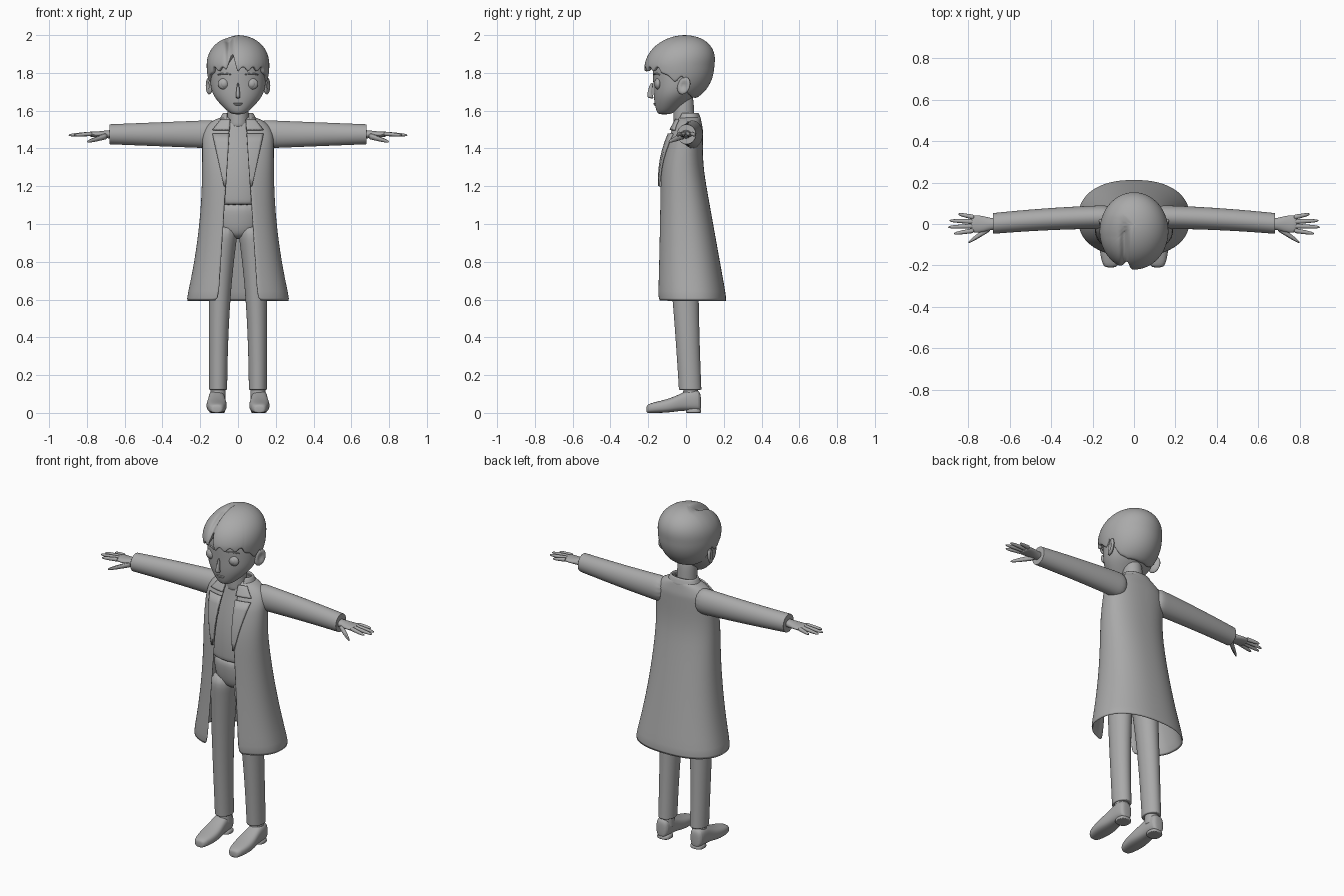
import bpy, bmesh
from math import sin, cos, pi, asin, sqrt, exp, radians, copysign
from mathutils import Vector

if "Cube" in bpy.data.objects:
    bpy.data.objects.remove(bpy.data.objects["Cube"])

grey = bpy.data.materials.new("plain grey")
grey.use_nodes = True
grey.diffuse_color = (.4, .4, .4, 1)
grey.node_tree.nodes["Principled BSDF"].inputs["Base Color"].default_value = grey.diffuse_color


def finish(name, bm, mirror=False, subdiv=2, thick=0):
    """Turn a bmesh into a smooth grey object with its modifiers."""
    bmesh.ops.recalc_face_normals(bm, faces=bm.faces)
    mesh = bpy.data.meshes.new(name)
    bm.to_mesh(mesh)
    bm.free()
    ob = bpy.data.objects.new(name, mesh)
    bpy.context.collection.objects.link(ob)
    mesh.materials.append(grey)
    if thick:
        solid = ob.modifiers.new("thickness", 'SOLIDIFY')
        solid.thickness, solid.offset = thick, -1
    if subdiv:
        smooth = ob.modifiers.new("smooth", 'SUBSURF')
        smooth.levels = smooth.render_levels = subdiv
    if mirror:
        ob.modifiers.new("mirror", 'MIRROR')
    bpy.ops.object.select_all(action='DESELECT')
    bpy.context.view_layer.objects.active = ob
    ob.select_set(True)
    bpy.ops.object.shade_smooth_by_angle(angle=radians(50))


def skin(name, rings, closed=True, caps=True, **options):
    """Bridge equal rows of points with quads."""
    bm = bmesh.new()
    rows = [[bm.verts.new(point) for point in ring] for ring in rings]
    count = len(rows[0])
    for low, high in zip(rows, rows[1:]):
        for i in range(count if closed else count - 1):
            j = (i + 1) % count
            bm.faces.new((low[i], low[j], high[j], high[i]))
    if closed and caps:
        bm.faces.new(rows[0])
        bm.faces.new(rows[-1])
    bmesh.ops.remove_doubles(bm, verts=bm.verts, dist=.0001)
    finish(name, bm, **options)


def power(value, exponent):
    return copysign(abs(value) ** (2 / exponent), value)


def mix(a, b, t):
    return a + (b - a) * t


def steps(start, stop, count):
    return [mix(start, stop, i / count) for i in range(count + 1)]


def loft(name, axis, sections, seg=16, exponent=2, **options):
    """Each section is a centre and two half sizes across the axis."""
    u, v = {'X': (1, 2), 'Y': (0, 2), 'Z': (0, 1)}[axis]
    swell = 3 / (2 + cos(2 * pi / seg))  # makes up for the smoothing
    rings = []
    for *centre, a, b in sections:
        ring = []
        for angle in steps(0, 2 * pi, seg)[:-1]:
            point = Vector(centre)
            point[u] += swell * a * power(sin(angle), exponent)
            point[v] -= swell * b * power(cos(angle), exponent)
            ring.append(point)
        rings.append(ring)
    skin(name, rings, **options)


def body(name, rows):
    """Upright form from rows of height, half width, front and back."""
    loft(name, 'Z', [(0, (front + back) / 2, z, width, (back - front) / 2)
                     for z, width, front, back in rows], seg=20)


def taper(name, axis, start, end, thick, thin, **options):
    """Straight tapering limb with a rounded tip."""
    start, end = Vector(start), Vector(end)
    loft(name, axis, [(*start.lerp(end, t), *[mix(thick, thin, t) * (1 - t ** 8 / 2)] * 2)
                      for t in steps(0, 1, 6)], **options)


def ball(name, centre, size, mirror=False):
    bm = bmesh.new()
    bmesh.ops.create_uvsphere(bm, u_segments=24, v_segments=14, radius=1)
    bmesh.ops.scale(bm, vec=size, verts=bm.verts)
    bmesh.ops.translate(bm, vec=centre, verts=bm.verts)
    finish(name, bm, mirror, subdiv=0)


# Coat: an open tube that flares to the hem and rounds over at the shoulders
HEM, CHEST, TOP = .59, 1.42, 1.58
SQUARENESS = 2.3


def coat_section(z):
    """Half width, middle y, half depth and half opening at a height."""
    shoulder = sqrt(1 - (max(0, z - CHEST) / (TOP - CHEST)) ** 3)
    width = shoulder * (.19 + .17 * max(0, 1.3 - z) ** 2)
    front = -.16 + .03 * (z - HEM) + .9 * max(0, z - 1.25) ** 2
    back = .09 + .18 * max(0, 1.3 - z) - .2 * max(0, z - 1.5)
    return width, (front + back) / 2, (back - front) / 2, .04 + .065 * (TOP - z)


def open_arc(z, width, middle, depth, opening):
    start = asin((opening / width) ** (SQUARENESS / 2))
    return [(width * power(sin(a), SQUARENESS), middle - depth * power(cos(a), SQUARENESS), z)
            for a in steps(start, 2 * pi - start, 40)]


def coat_front(x, z):
    width, middle, depth, opening = coat_section(z)
    return middle - depth * (1 - min(1, x / width) ** SQUARENESS) ** (1 / SQUARENESS)


heights = steps(HEM, CHEST, 8) + steps(CHEST, TOP - .01, 8)[1:]
skin("coat", [open_arc(z, *coat_section(z)) for z in heights],
     closed=False, thick=.012, subdiv=1)
skin("collar", [open_arc(1.55 + .04 * t, .1 - .02 * t, .015, .067 - .015 * t, .06)
                for t in steps(0, 1, 3)], closed=False, thick=.012, subdiv=1)


def lapel(name, bottom, top, low_width, high_width):
    """Leaf lying on the coat front, beside the opening."""
    rows = []
    for t in steps(0, 1, 6):
        z = mix(bottom, top, t)
        inner = coat_section(z)[-1]
        rows.append([(x, coat_front(x, z) - .012, z)
                     for x in steps(inner, inner + mix(low_width, high_width, t), 6)])
    skin(name, rows, closed=False, thick=.012, subdiv=0, mirror=True)


lapel("lapel", 1.2, 1.48, .01, .09)
lapel("collar_leaf", 1.5, 1.555, .09, .05)

# Sleeves bend slightly forward and end in a cuff turned inwards
sleeve = [(x, .035 - .07 * x * x, 1.475, .058 - .012 * x, .08 - .04 * x) for x in steps(.1, .68, 8)]
cuff = sleeve[-1][:3]
sleeve += [(*cuff, .05, .053), (*cuff, .04, .042)]
loft("sleeve", 'X', sleeve, mirror=True)

# Hands
loft("palm", 'X', [(x, 0, 1.475, .027 + .016 * t, .022 - .008 * t)
                   for x, t in zip(steps(.65, .79, 4), (0, 0, .6, 1, .8))], mirror=True)
for i, label in enumerate(("index", "middle", "ring", "little")):
    root = -.031 + .021 * i
    taper(label + "_finger", 'X', (.77, root, 1.478), (.9 - .018 * (i - 1.3) ** 2, 1.5 * root, 1.47),
          .012, .008, seg=8, subdiv=1, mirror=True)
taper("thumb", 'X', (.69, -.015, 1.468), (.8, -.09, 1.435), .018, .009,
      seg=8, subdiv=1, mirror=True)

# Sweater and trousers
body("sweater", [(1.1, .14, -.11, .08), (1.11, .15, -.115, .08), (1.25, .15, -.115, .08),
                 (1.4, .15, -.09, .07), (1.5, .12, -.065, .06), (1.57, .06, -.055, .04)])
body("trouser_top", [(.92, .06, -.06, .06), (.96, .13, -.09, .09), (1.05, .14, -.1, .09),
                     (1.12, .13, -.1, .07)])
leg = []
for z in [.12, .125] + steps(.15, 1, 8):
    width = .047 + .028 * z * z
    leg.append((.105 - .035 * z ** 3, .028 - .05 * z, z, width, width + .012))
loft("trouser_leg", 'Z', leg, mirror=True)

# Shoes: rows of y, half width and height, with a raised arch behind the ball
taper("ankle", 'Z', (.106, .025, .06), (.106, .025, .16), .04, .04, mirror=True)
shoe = [(-.21, .02, .035), (-.2, .04, .05), (-.1, .058, .07), (-.03, .046, .1),
        (.02, .043, .125), (.07, .04, .12), (.08, .02, .09)]
loft("shoe", 'Y', [(.113, y, top / 2 + arch, width, top / 2 - arch)
                   for y, width, top in shoe for arch in [.006 if y > -.05 else 0]],
     exponent=2.7, mirror=True)
loft("shoe_heel", 'Z', [(.11, .04, z, .04, .04) for z in (0, .002, .03)], exponent=2.6, mirror=True)

# Head and neck
taper("neck", 'Z', (0, -.01, 1.5), (0, -.015, 1.72), .056, .054)
body("head", [(1.58, .02, -.14, -.09), (1.59, .05, -.155, -.06), (1.64, .1, -.167, 0),
              (1.69, .138, -.172, .06), (1.76, .15, -.173, .1), (1.87, .15, -.18, .11),
              (1.94, .11, -.12, .09), (1.96, .05, -.06, .04)])
loft("nose", 'Z', [(0, -.18 - .012 * sin(pi * t), mix(1.665, 1.75, t * t), r, r + .003)
                   for t, r in zip(steps(0, 1, 4), (.006, .013, .011, .008, .004))], seg=8)
for label, z, width in (("upper_lip", 1.638, .026), ("lower_lip", 1.631, .018)):
    ball(label, (0, -.163, z), (width, .009, .004))
ball("eye", (.073, -.148, 1.742), (.034, .018, .03), mirror=True)
ball("iris", (.073, -.155, 1.742), (.021, .014, .022), mirror=True)
loft("eyebrow", 'X', [(x, -.175 + 3 * x ** 2, 1.797 - 5 * (x - .07) ** 2, .006, .004)
                      for x in steps(.035, .11, 4)], seg=6, subdiv=1, mirror=True)

# Ears: a shell with a hollow, leaning outwards
bm = bmesh.new()
bmesh.ops.create_uvsphere(bm, u_segments=20, v_segments=12, radius=1)
for vert in bm.verts:
    x, y, z = vert.co
    hollow = .018 * exp(-4 * (y * y + z * z)) if x > 0 else 0
    vert.co = (.153 + .016 * x + .012 * y - hollow, -.012 + .034 * y + .008 * z, 1.732 + .046 * z)
finish("ear", bm, mirror=True, subdiv=0)

# Hair: a domed cap with a scalloped fringe, sideburns and a low nape
CROWN, WIDEST = 2, 1.84
SIDE_EDGE = [(55, 1.8), (70, 1.785), (82, 1.745), (95, 1.785), (110, 1.685), (130, 1.665), (180, 1.66)]


def hair_edge(degrees):
    if abs(degrees) < 55:
        locks = .03 * abs(sin(radians(9 * degrees)))
        return 1.8 + locks + .08 * exp(-((degrees + 12) / 6) ** 2)
    for (a, low), (b, high) in zip(SIDE_EDGE, SIDE_EDGE[1:]):
        if abs(degrees) <= b:
            return mix(low, high, (abs(degrees) - a) / (b - a))


def hair_point(degrees, t):
    angle = radians(degrees)
    z = mix(CROWN, hair_edge(degrees), (1 - cos(t * pi / 2)) ** .8)
    above = max(0, z - WIDEST) / (CROWN - WIDEST)
    below = max(0, WIDEST - z) / .2
    size = max(0, 1 - above ** 2.2 - below ** 2) ** .5
    if below:  # the face side hangs straighter than the nape
        size = mix(size, 1, (1 + cos(angle)) / 4)
    x = .166 * size * sin(angle)
    y = .03 * above - .035 - .185 * size * cos(angle)
    # parting groove, with the smaller lobe beside it set lower
    forward = min(1, max(0, .4 - 10 * y))
    groove = .03 * forward * exp(-((x + .045) / .016) ** 2)
    lobe = .012 * forward * min(1, max(0, -50 * x - 2))
    return x, y + groove / 2, z - (groove + lobe) * above


skin("hair", [[hair_point(degrees, t) for degrees in steps(-180, 180, 120)[:-1]]
              for t in steps(0, 1, 20)], caps=False, thick=.022, subdiv=1)
